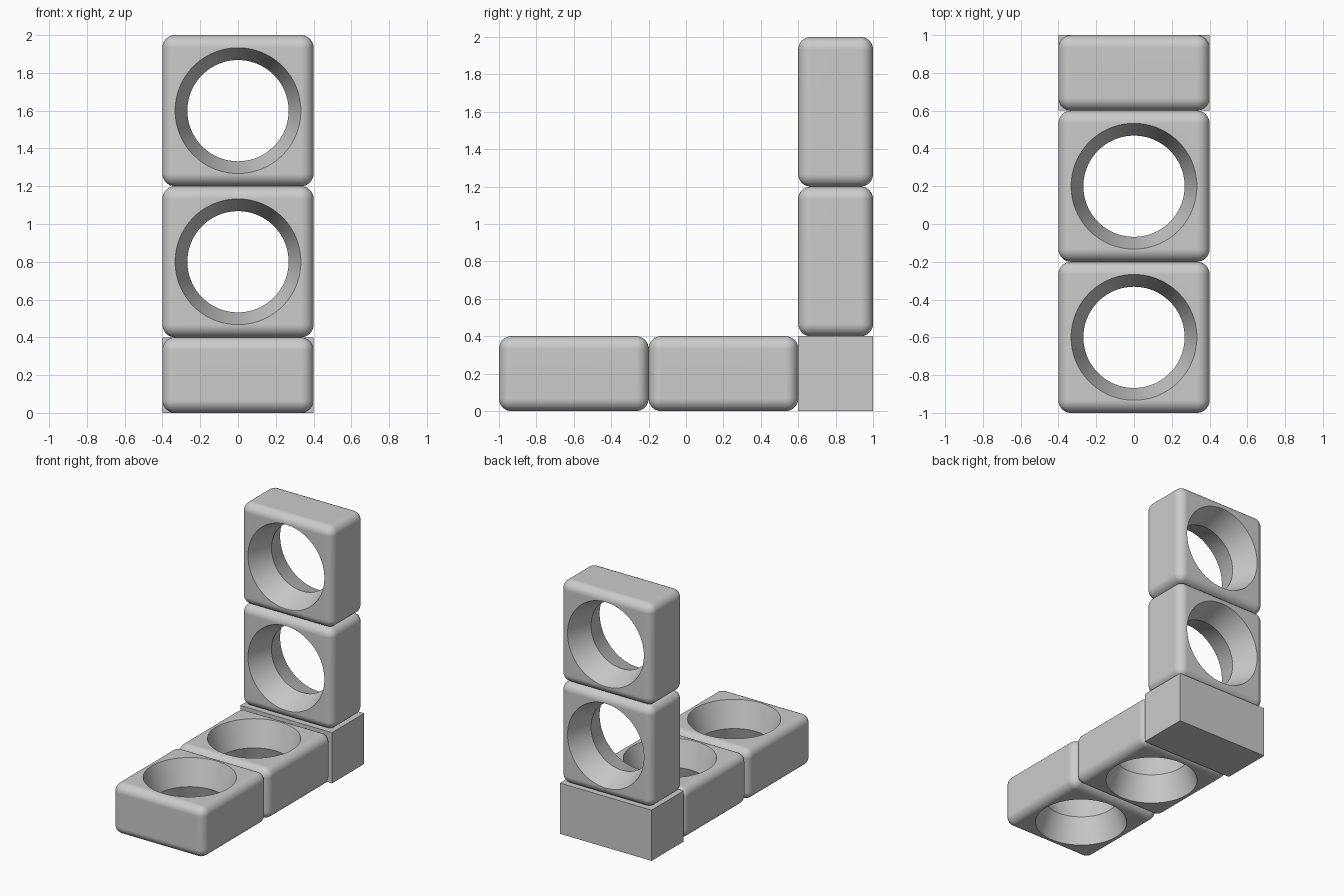
import bpy, bmesh, math

if "Cube" in bpy.data.objects:
    bpy.data.objects.remove(bpy.data.objects["Cube"])

R = math.pi / 2
grey = bpy.data.materials.new("light_grey")
grey.diffuse_color = (0.6, 0.6, 0.6, 1)
grey.use_nodes = True
grey.node_tree.nodes["Principled BSDF"].inputs["Base Color"].default_value = grey.diffuse_color


def box_bmesh(sx, sy, sz):
    bm = bmesh.new()
    bmesh.ops.create_cube(bm, size=1)
    bmesh.ops.scale(bm, vec=(sx, sy, sz), verts=bm.verts)
    return bm


def add_object(name, mesh, loc=(0, 0, 0), rot=(0, 0, 0)):
    ob = bpy.data.objects.new(name, mesh)
    ob.location, ob.rotation_euler = loc, rot
    bpy.context.collection.objects.link(ob)
    return ob


def to_mesh(bm, name):
    bmesh.ops.recalc_face_normals(bm, faces=bm.faces)
    mesh = bpy.data.meshes.new(name)
    bm.to_mesh(mesh)
    bm.free()
    mesh.materials.append(grey)
    return mesh


# Rounded block with its hole axis along local z
bm = box_bmesh(0.8, 0.8, 0.4)
bmesh.ops.bevel(bm, geom=bm.edges[:], offset=0.0665, segments=8,
                profile=0.5, affect='EDGES')
block = add_object("rounded_block", to_mesh(bm, "rounded_block"))

# Hourglass cutter: flares from the waist to beyond both faces
bm = bmesh.new()
SEG = 96
rings = []
for z, r in ((-0.24, 0.346), (0, 0.268), (0.24, 0.346)):
    rings.append([bm.verts.new((r * math.cos(2 * math.pi * i / SEG),
                                r * math.sin(2 * math.pi * i / SEG), z))
                  for i in range(SEG)])
for a, b in zip(rings, rings[1:]):
    for i in range(SEG):
        j = (i + 1) % SEG
        bm.faces.new((a[i], a[j], b[j], b[i]))
bm.faces.new(rings[0][::-1])
bm.faces.new(rings[-1])
cutter = add_object("hole_cutter", to_mesh(bm, "hole_cutter"))
cutter.hide_render = True

# Cut the hole once, then share the finished mesh between all blocks
cut = block.modifiers.new("hole", 'BOOLEAN')
cut.operation, cut.solver, cut.object = 'DIFFERENCE', 'EXACT', cutter
deps = bpy.context.evaluated_depsgraph_get()
ring_mesh = bpy.data.meshes.new_from_object(block.evaluated_get(deps))
ring_mesh.name = "ring_block"
bpy.data.objects.remove(block)
bpy.data.objects.remove(cutter)

# Two blocks lie flat in front, two stand upright on the base
blocks = [
    add_object("front_flat_block", ring_mesh, (0, -0.6, 0.2)),
    add_object("rear_flat_block", ring_mesh, (0, 0.2, 0.2)),
    add_object("lower_upright_block", ring_mesh, (0, 0.8, 0.8), (R, 0, 0)),
    add_object("upper_upright_block", ring_mesh, (0, 0.8, 1.6), (R, 0, 0)),
]
bpy.ops.object.select_all(action='DESELECT')
blocks[0].select_set(True)
bpy.context.view_layer.objects.active = blocks[0]
bpy.ops.object.shade_smooth_by_angle(angle=math.radians(30))
for ob in blocks:
    wn = ob.modifiers.new("flat_sides", 'WEIGHTED_NORMAL')
    wn.keep_sharp = True

# Sharp-edged corner base
add_object("corner_base", to_mesh(box_bmesh(0.8, 0.4, 0.4), "corner_base"), (0, 0.8, 0.2))
